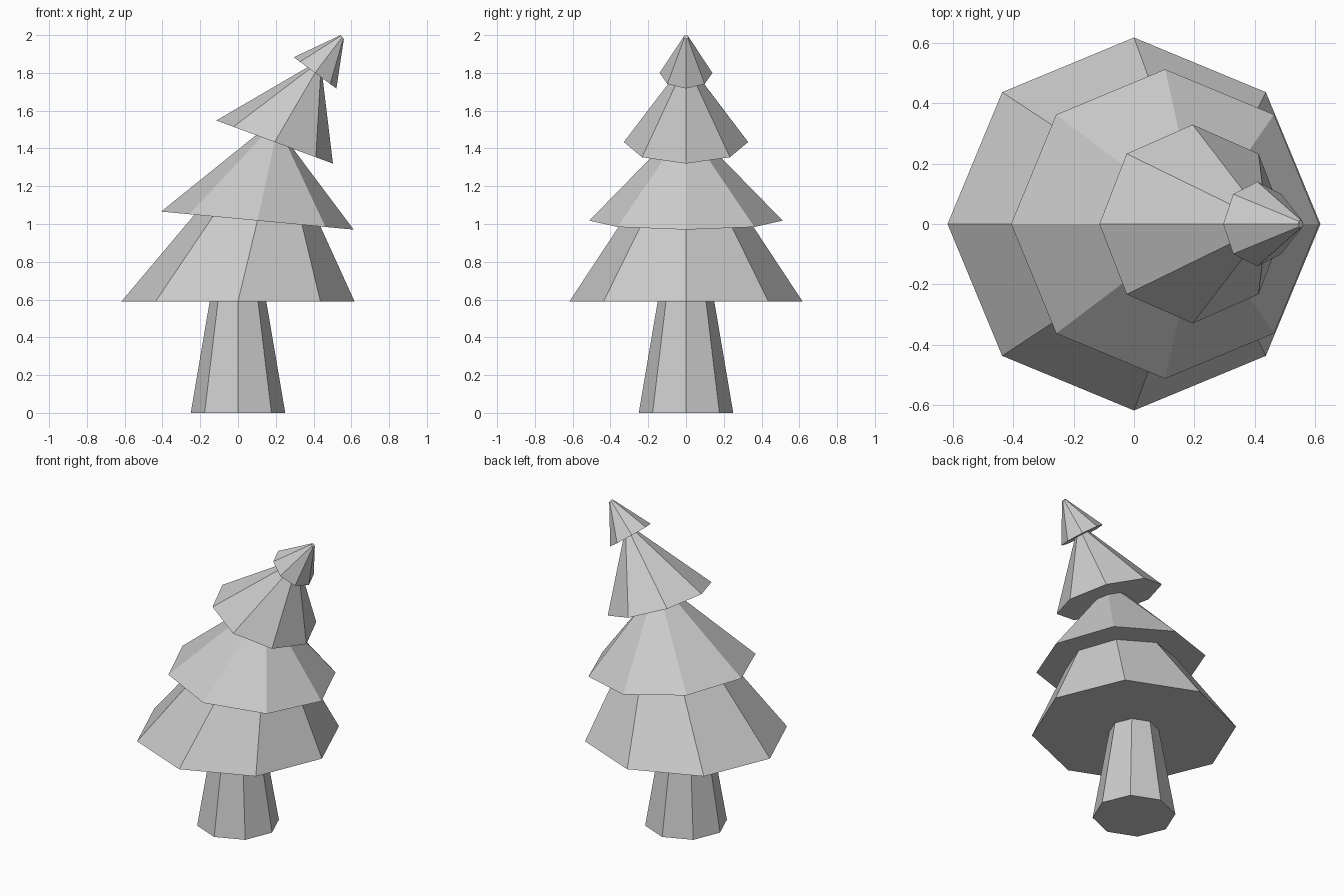
import bpy, bmesh
from math import sin, cos, radians, pi

if "Cube" in bpy.data.objects:
    bpy.data.objects.remove(bpy.data.objects["Cube"])

SIDES = 8


def loft(name, rings, cap_start=False, cap_end=False):
    """Skin a stack of tilted octagons given as (centre x, centre z, radius, tilt)."""
    bm = bmesh.new()
    loops = []
    for cx, cz, r, tilt in rings:
        t = radians(tilt)
        loop = []
        for i in range(SIDES):
            a = 2 * pi * i / SIDES
            u, v = r * cos(a), r * sin(a)
            loop.append(bm.verts.new((cx + u * cos(t), v, cz - u * sin(t))))
        loops.append(loop)
    for lo, hi in zip(loops, loops[1:]):
        for i in range(SIDES):
            j = (i + 1) % SIDES
            bm.faces.new((lo[i], lo[j], hi[j], hi[i]))
    if cap_start:
        bm.faces.new(loops[0][::-1])
    if cap_end:
        bm.faces.new(loops[-1])
    mesh = bpy.data.meshes.new(name)
    bm.to_mesh(mesh)
    bm.free()
    obj = bpy.data.objects.new(name, mesh)
    bpy.context.collection.objects.link(obj)
    return obj


# Tapered trunk, closed at the ground
loft("trunk", [(0, 0, 0.25, 0), (0, 0.59, 0.15, 0)], cap_start=True)

# Branch tiers: (centre x, centre z, inner radius, rim radius, tilt)
tiers = [
    (0.0, 0.59, 0.15, 0.617, 0),
    (0.103, 1.018, 0.335, 0.512, 5.35),
    (0.194, 1.434, 0.105, 0.329, 20.3),
    (0.408, 1.80, 0.05, 0.14, 36.3),
]
tip = (0.552, 1.99, 0.013, 50)

# Each tier starts at the neck, flares out to its rim and rises to the next neck
names = ["lower_branches", "middle_branches", "upper_branches", "top_branches"]
for k, (x, z, inner, rim, tilt) in enumerate(tiers):
    last = k == len(tiers) - 1
    if last:
        end = tip
    else:
        nx, nz, n_inner, _, n_tilt = tiers[k + 1]
        end = (nx, nz, n_inner, n_tilt)
    loft(names[k], [(x, z, inner, tilt), (x, z, rim, tilt), end], cap_end=last)
